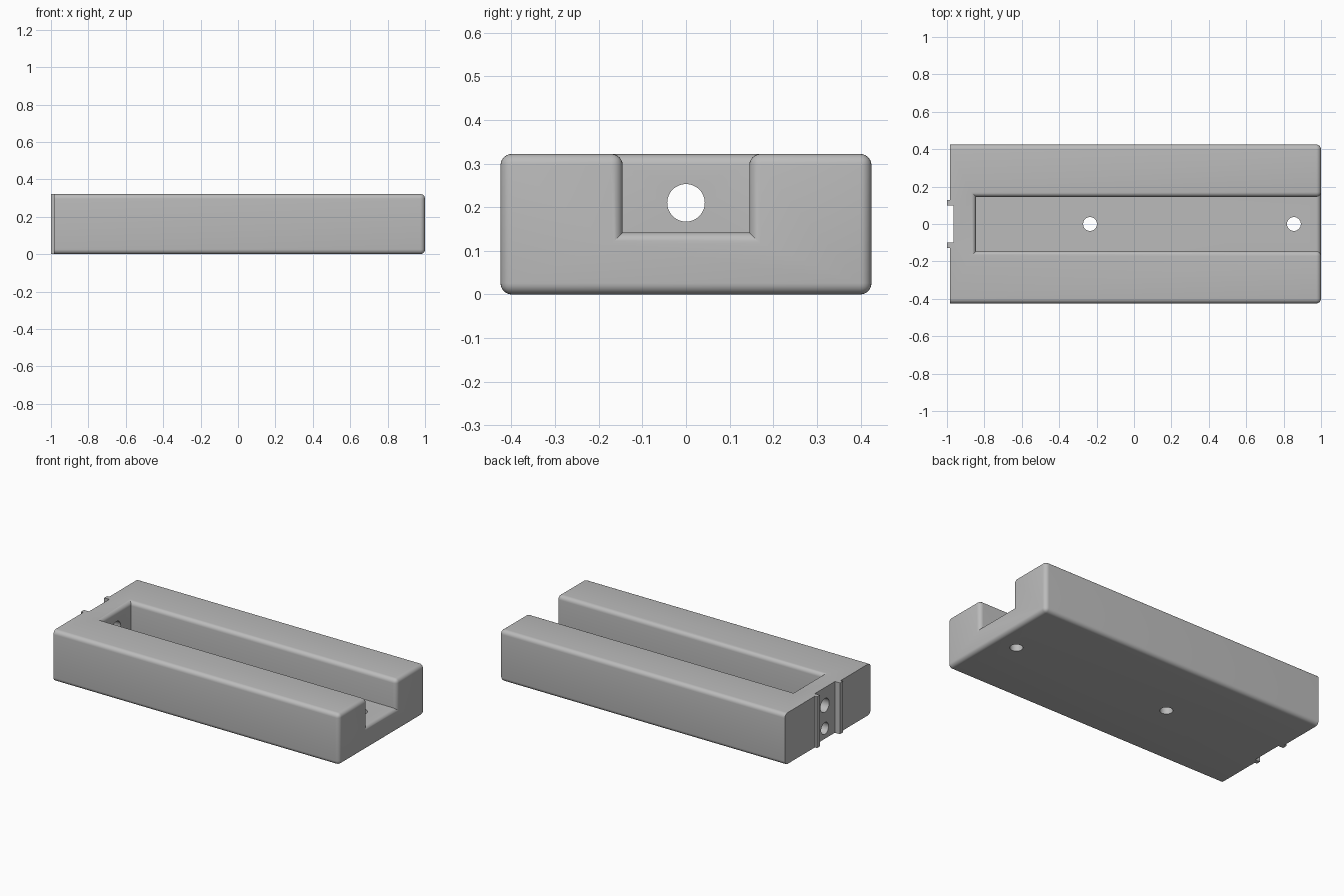
import bpy, bmesh, math
from mathutils import Matrix, Vector

old = bpy.data.objects.get("Cube")
if old:
    bpy.data.objects.remove(old, do_unlink=True)

LEFT, RIGHT, HALF_Y, TOP = -0.985, 1.0, 0.425, 0.322
SLOT_END, SLOT_Y, FLOOR = -0.845, 0.145, 0.142
ROUND = 0.026

grey = bpy.data.materials.new("plain_grey")
grey.use_nodes = True
GREY = (0.5, 0.5, 0.5, 1)
grey.diffuse_color = GREY
grey.node_tree.nodes["Principled BSDF"].inputs["Base Color"].default_value = GREY


def finish(name, bm):
    mesh = bpy.data.meshes.new(name)
    bm.to_mesh(mesh)
    bm.free()
    mesh.materials.append(grey)
    obj = bpy.data.objects.new(name, mesh)
    bpy.context.collection.objects.link(obj)
    return obj


def box(name, low, high):
    low, high = Vector(low), Vector(high)
    bm = bmesh.new()
    size = Matrix.Diagonal((high - low).to_4d())
    bmesh.ops.create_cube(bm, size=1, matrix=Matrix.Translation((low + high) / 2) @ size)
    return finish(name, bm)


def rod(name, centre, radius, length, axis):
    bm = bmesh.new()
    turn = Matrix.Rotation(math.pi / 2, 4, "Y") if axis == "X" else Matrix.Identity(4)
    bmesh.ops.create_cone(bm, cap_ends=True, segments=48, radius1=radius, radius2=radius,
                          depth=length, matrix=Matrix.Translation(centre) @ turn)
    return finish(name, bm)


def cut(obj, cutter):
    mod = obj.modifiers.new("cut", "BOOLEAN")
    mod.operation, mod.solver, mod.object = "DIFFERENCE", "EXACT", cutter
    bpy.context.view_layer.objects.active = obj
    bpy.ops.object.modifier_apply(modifier=mod.name)
    bpy.data.objects.remove(cutter, do_unlink=True)


# Block with a long slot open at the +x end
body = box("body", (LEFT, -HALF_Y, 0), (RIGHT, HALF_Y, TOP))
cut(body, box("slot_cutter", (SLOT_END, -SLOT_Y, FLOOR), (RIGHT + 0.5, SLOT_Y, TOP + 0.5)))

# Round every outward edge except those on the flat mounting end
bm = bmesh.new()
bm.from_mesh(body.data)
bmesh.ops.dissolve_limit(bm, angle_limit=0.01, verts=bm.verts, edges=bm.edges)
edges = [e for e in bm.edges
         if len(e.link_faces) == 2 and e.calc_face_angle_signed() > 0.5
         and not all(abs(v.co.x - LEFT) < 0.001 for v in e.verts)]
bmesh.ops.bevel(bm, geom=edges, offset=ROUND, segments=6, profile=0.5,
                affect="EDGES", clamp_overlap=True)
bm.to_mesh(body.data)
bm.free()

# Recess in the mounting end, two screw holes in the floor, two bores in the end
cut(body, box("recess_cutter", (LEFT - 0.1, -0.1, -0.1), (-0.965, 0.1, TOP + 0.1)))
for x in (-0.235, 0.855):
    cut(body, rod("floor_hole_cutter", (x, 0, 0.05), 0.037, 0.3, "Z"))
cut(body, rod("upper_bore_cutter", (-0.9, 0, 0.21), 0.043, 0.3, "X"))
cut(body, rod("lower_bore_cutter", (-0.92, 0, 0.065), 0.037, 0.24, "X"))

# Upright rails beside the recess
rails = [box(name, (-1, min(a, b), 0), (LEFT + 0.001, max(a, b), TOP))
         for name, a, b in (("left_rail", 0.1, 0.128), ("right_rail", -0.1, -0.128))]

bpy.ops.object.select_all(action="DESELECT")
body.select_set(True)
bpy.context.view_layer.objects.active = body
bpy.ops.object.shade_smooth_by_angle(angle=math.radians(30))
